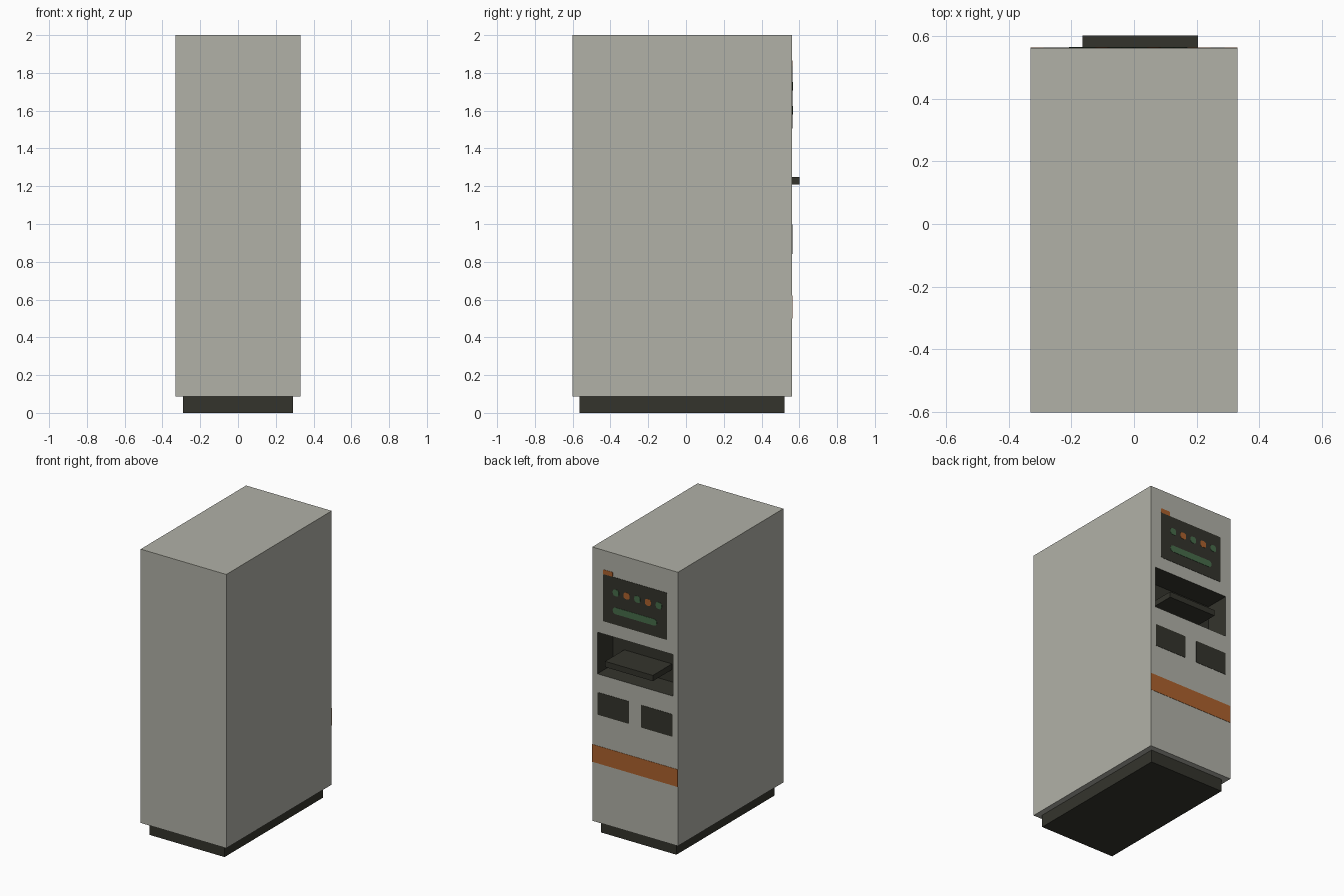
import bpy, bmesh, math
from mathutils import Vector

if "Cube" in bpy.data.objects:
    bpy.data.objects.remove(bpy.data.objects["Cube"])


def material(name, rgb):
    lin = [(c / 255 / 12.92) if c < 10 else ((c / 255 + 0.055) / 1.055) ** 2.4 for c in rgb]
    m = bpy.data.materials.new(name)
    m.diffuse_color = (*lin, 1)
    m.use_nodes = True
    m.node_tree.nodes["Principled BSDF"].inputs["Base Color"].default_value = m.diffuse_color
    return m


GREY = material("warm_grey", (177, 177, 167))
DARK = material("charcoal", (52, 52, 44))
ORANGE = material("orange", (172, 97, 45))
GREEN = material("green", (70, 108, 74))

BACK = 0.562  # y of the panel side


def make(name, bm, *mats):
    bmesh.ops.recalc_face_normals(bm, faces=bm.faces[:])
    me = bpy.data.meshes.new(name)
    bm.to_mesh(me)
    bm.free()
    for m in mats:
        me.materials.append(m)
    ob = bpy.data.objects.new(name, me)
    bpy.context.collection.objects.link(ob)
    return ob


def box_mesh(x, y, z):
    """Box from three (low, high) ranges."""
    bm = bmesh.new()
    bmesh.ops.create_cube(bm, size=1)
    for v in bm.verts:
        v.co = Vector([(lo + hi) / 2 + c * (hi - lo) for c, (lo, hi) in zip(v.co, (x, y, z))])
    return bm


def plate(name, x, z, mat, radius=0.0, base=0.0, thick=0.002, segments=3):
    """Thin plate on the panel side, with optional rounded corners."""
    bm = box_mesh(x, (BACK + base, BACK + base + thick), z)
    if radius:
        edges = [e for e in bm.edges if abs(e.verts[0].co.y - e.verts[1].co.y) > thick / 2]
        bmesh.ops.bevel(bm, geom=edges, offset=radius, segments=segments,
                        profile=0.5, affect='EDGES')
    return make(name, bm, mat)


# Cabinet with a recessed dark niche in the panel side
bm = box_mesh((-0.331, 0.331), (-0.602, BACK), (0.087, 2.0))
face = max(bm.faces, key=lambda f: f.calc_center_median().y)
bmesh.ops.inset_individual(bm, faces=[face], thickness=0.04)
for v in face.verts:
    v.co.x = math.copysign(0.292, v.co.x)
    v.co.z = 1.415 if v.co.z > 1 else 1.124
inner = bmesh.ops.extrude_discrete_faces(bm, faces=[face])["faces"][0]
for v in inner.verts:
    v.co.y -= 0.172
for f in bm.faces:
    if all(abs(v.co.x) < 0.3 and 1.1 < v.co.z < 1.43 for v in f.verts):
        f.material_index = 1
make("cabinet", bm, GREY, DARK)

# Recessed plinth and the shelf standing out of the niche
make("plinth", box_mesh((-0.291, 0.291), (-0.564, 0.521), (0, 0.087)), DARK)
make("niche_shelf", box_mesh((-0.165, 0.204), (0.39, 0.602), (1.21, 1.25)), DARK)

# Display panel with tag, indicator lamps and bar
plate("display_panel", (-0.247, 0.247), (1.505, 1.834), DARK, 0.006)
plate("display_tag", (0.172, 0.247), (1.834, 1.866), ORANGE, 0.006)
for i in range(5):
    cx = 0.147 - 0.083 * i
    plate(f"indicator_lamp_{i + 1}", (cx - 0.023, cx + 0.023), (1.706, 1.752),
          ORANGE if i % 2 else GREEN, 0.016, base=0.002)
plate("indicator_bar", (-0.17, 0.17), (1.58, 1.626), GREEN, 0.02, base=0.002)

# Two lower hatches and the full-width stripe
for side, x in (("left", (0.046, 0.29)), ("right", (-0.29, -0.046))):
    plate(f"{side}_hatch", x, (0.84, 0.997), DARK, 0.006)
plate("stripe", (-0.331, 0.331), (0.50, 0.622), ORANGE)
